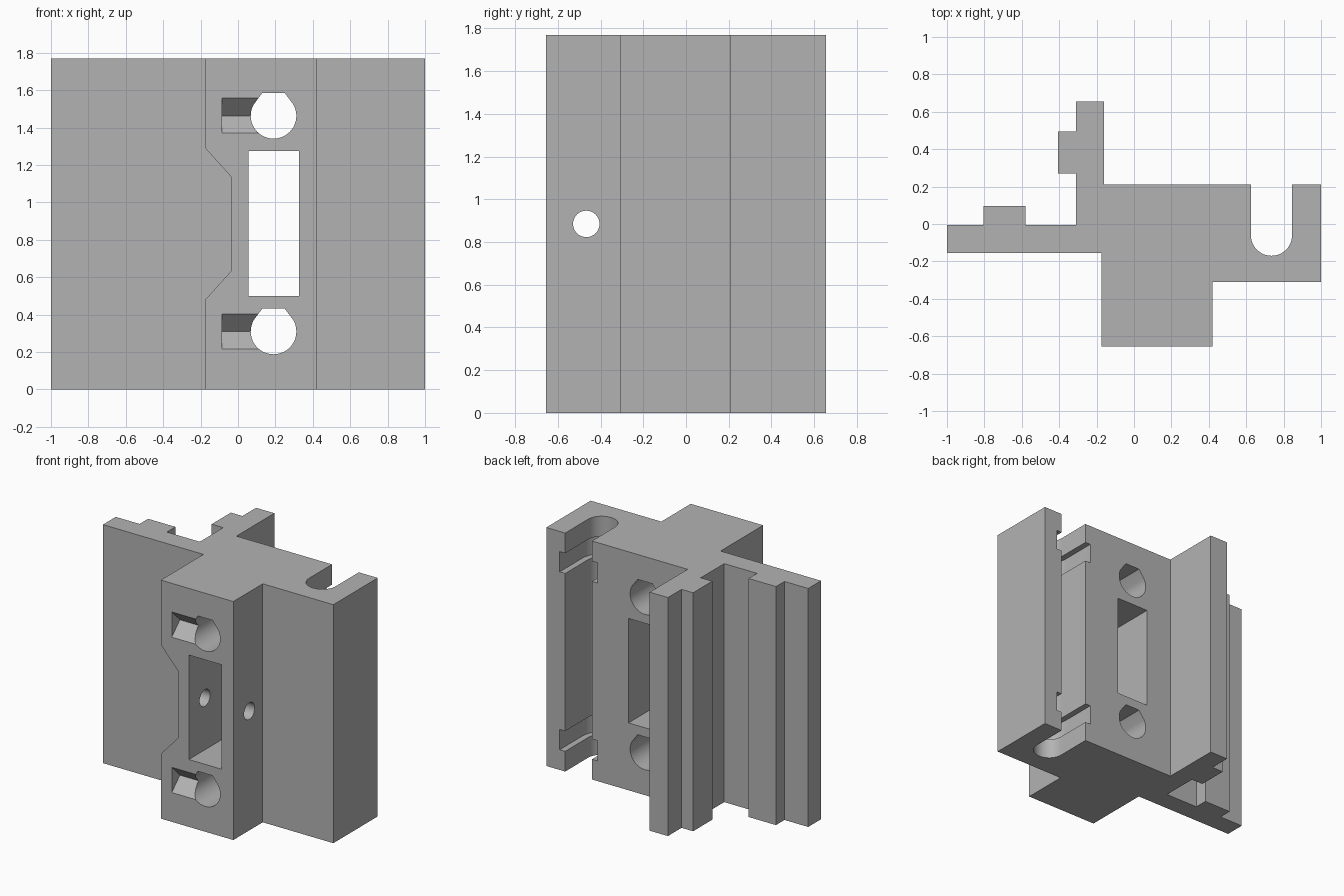
import bpy, bmesh, math

HEIGHT = 1.77
MID = HEIGHT / 2

cube = bpy.data.objects.get("Cube")
if cube:
    bpy.data.objects.remove(cube, do_unlink=True)

grey = bpy.data.materials.new("plain grey")
grey.use_nodes = True
colour = (0.45, 0.45, 0.45, 1)
grey.diffuse_color = colour
grey.node_tree.nodes["Principled BSDF"].inputs["Base Color"].default_value = colour


def prism(name, outline, place, start, end):
    """Extrude a flat outline; place(a, b, t) maps it into space."""
    bm = bmesh.new()
    low = [bm.verts.new(place(a, b, start)) for a, b in outline]
    high = [bm.verts.new(place(a, b, end)) for a, b in outline]
    bm.faces.new(low)
    bm.faces.new(high)
    for i in range(len(low)):
        j = (i + 1) % len(low)
        bm.faces.new((low[i], low[j], high[j], high[i]))
    bmesh.ops.recalc_face_normals(bm, faces=bm.faces)
    mesh = bpy.data.meshes.new(name)
    bm.to_mesh(mesh)
    bm.free()
    mesh.materials.append(grey)
    obj = bpy.data.objects.new(name, mesh)
    bpy.context.collection.objects.link(obj)
    return obj


def along_x(a, b, t):
    return (t, a, b)


def along_y(a, b, t):
    return (a, t, b)


def along_z(a, b, t):
    return (a, b, t)


def arc(cx, cy, r, start, end, steps):
    angles = [math.radians(start + (end - start) * i / steps) for i in range(steps + 1)]
    return [(cx + r * math.cos(a), cy + r * math.sin(a)) for a in angles]


def slot(r, top):
    """Round-bottomed channel section."""
    cx, cy = 0.735, -0.055
    return [(cx - r, top)] + arc(cx, cy, r, 180, 360, 24) + [(cx + r, top)]


# Main body: one constant section with rails, plate and side arm
section = [
    (-1, -0.15), (-0.175, -0.15), (-0.175, -0.65), (0.42, -0.65),
    (0.42, -0.305), (1, -0.305), (1, 0.215), (0.845, 0.215),
    (0.625, 0.215), (-0.16, 0.215), (-0.16, 0.66), (-0.31, 0.66),
    (-0.31, 0.5), (-0.405, 0.5), (-0.405, 0.275), (-0.31, 0.275),
    (-0.31, 0), (-0.58, 0), (-0.58, 0.1), (-0.805, 0.1),
    (-0.805, 0), (-1, 0),
]
section[8:9] = list(reversed(slot(0.11, 0.215)))[1:]
body = prism("mounting_block", section, along_z, 0, HEIGHT)

# Front side notch, flush with the plate
cutters = [prism("notch_cutter", [
    (-0.3, MID - 0.545), (-0.175, MID - 0.405), (-0.035, MID - 0.25),
    (-0.035, MID + 0.25), (-0.175, MID + 0.405), (-0.3, MID + 0.545),
], along_y, -0.8, -0.15)]

# Rectangular window and cross hole
cutters.append(prism("window_cutter", [
    (0.055, 0.5), (0.325, 0.5), (0.325, 1.275), (0.055, 1.275)], along_y, -0.8, 0.4))
cutters.append(prism("cross_hole_cutter", arc(-0.462, MID, 0.062, 0, 348.75, 31),
                     along_x, -0.4, 0.6))

# Flat-topped bolt holes, each with a V-shaped pocket beside it
for z in (0.31, 1.463):
    hole = arc(0.19, z, 0.122, 150, 390, 32) + [(0.25, z + 0.122), (0.13, z + 0.122)]
    cutters.append(prism("bolt_hole_cutter", hole, along_y, -0.8, 0.4))
    vee = [(-0.75, z + 0.194), (-0.75, z - 0.19), (-0.555, z)]
    cutters.append(prism("pocket_cutter", vee, along_x, -0.085, 0.19))

# Wider bands inside the channel
for z in (0.15, HEIGHT - 0.3):
    cutters.append(prism("channel_band_cutter", slot(0.155, 0.4), along_z, z, z + 0.15))

for cutter in cutters:
    cutter.hide_render = True
    mod = body.modifiers.new(cutter.name, "BOOLEAN")
    mod.operation = "DIFFERENCE"
    mod.solver = "EXACT"
    mod.object = cutter

bpy.ops.object.select_all(action="DESELECT")
body.select_set(True)
bpy.context.view_layer.objects.active = body
for mod in list(body.modifiers):
    bpy.ops.object.modifier_apply(modifier=mod.name)
for cutter in cutters:
    bpy.data.objects.remove(cutter, do_unlink=True)

# Centre in depth and keep hard edges
for v in body.data.vertices:
    v.co.y -= 0.005
bpy.ops.object.shade_smooth_by_angle(angle=math.radians(30))
